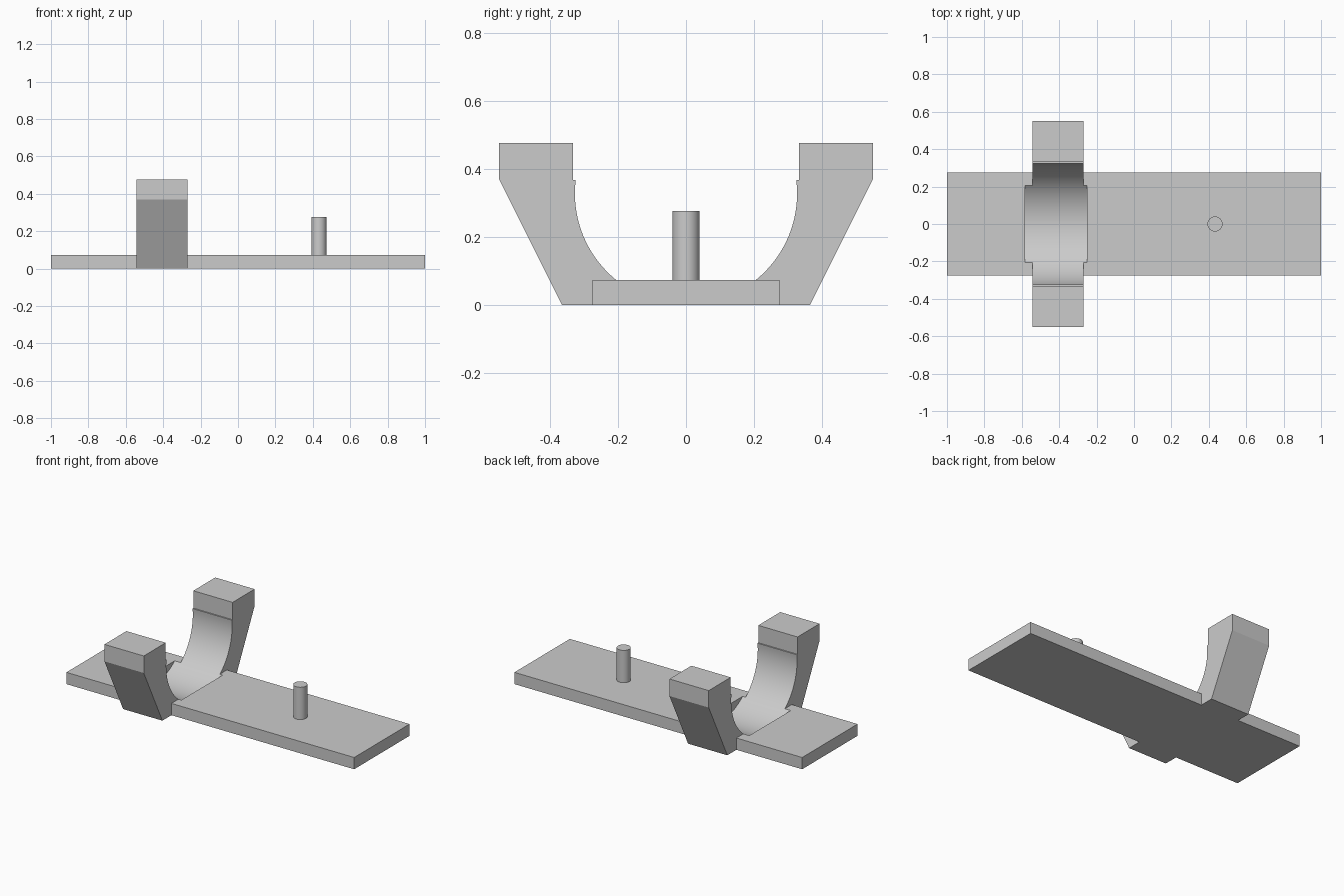
import bpy, bmesh, math
from mathutils import Matrix

cube = bpy.data.objects.get("Cube")
if cube:
    bpy.data.objects.remove(cube, do_unlink=True)

grey = bpy.data.materials.new("plain grey")
grey.use_nodes = True
colour = (0.6, 0.6, 0.6, 1)
grey.diffuse_color = colour
grey.node_tree.nodes["Principled BSDF"].inputs["Base Color"].default_value = colour


def finish(name, bm):
    bmesh.ops.recalc_face_normals(bm, faces=bm.faces)
    mesh = bpy.data.meshes.new(name)
    bm.to_mesh(mesh)
    bm.free()
    mesh.materials.append(grey)
    obj = bpy.data.objects.new(name, mesh)
    bpy.context.collection.objects.link(obj)
    return obj


def extrude_x(name, profile, x0, x1):
    """Extrude a (y, z) outline from x0 to x1."""
    bm = bmesh.new()
    face = bm.faces.new([bm.verts.new((x0, y, z)) for y, z in profile])
    new = bmesh.ops.extrude_face_region(bm, geom=[face])["geom"]
    bmesh.ops.translate(bm, vec=(x1 - x0, 0, 0),
                        verts=[v for v in new if isinstance(v, bmesh.types.BMVert)])
    return finish(name, bm)


def cylinder(name, radius, depth, centre, axis="Z", sides=64):
    bm = bmesh.new()
    turn = Matrix.Rotation(math.pi / 2, 4, "Y") if axis == "X" else Matrix()
    bmesh.ops.create_cone(bm, cap_ends=True, segments=sides, radius1=radius,
                          radius2=radius, depth=depth,
                          matrix=Matrix.Translation(centre) @ turn)
    return finish(name, bm)


def smooth(obj):
    bpy.ops.object.select_all(action="DESELECT")
    obj.select_set(True)
    bpy.context.view_layer.objects.active = obj
    bpy.ops.object.shade_smooth_by_angle(angle=math.radians(25))


# Base plate
plate = extrude_x("base_plate", [(-0.275, 0), (0.275, 0), (0.275, 0.074), (-0.275, 0.074)], -1, 1)

# Cradle: right half of the outline, mirrored into the left half
half = [(0.365, 0), (0.55, 0.37), (0.55, 0.477), (0.332, 0.477), (0.332, 0.368)]
cradle = extrude_x("cradle", half + [(-y, z) for y, z in reversed(half)], -0.543, -0.27)

# Round trough cut through the cradle and into the plate
radius = 0.327
cutter = cylinder("trough_cutter", radius, 0.334, (-0.417, 0, radius + 0.001), "X", 96)
for part in (plate, cradle):
    mod = part.modifiers.new("trough", "BOOLEAN")
    mod.object = cutter
    mod.operation = "DIFFERENCE"
    mod.solver = "EXACT"
    bpy.context.view_layer.objects.active = part
    bpy.ops.object.modifier_apply(modifier=mod.name)
    smooth(part)
bpy.data.objects.remove(cutter, do_unlink=True)

# Upright pin
smooth(cylinder("pin", 0.04, 0.237, (0.433, 0, 0.1585)))
